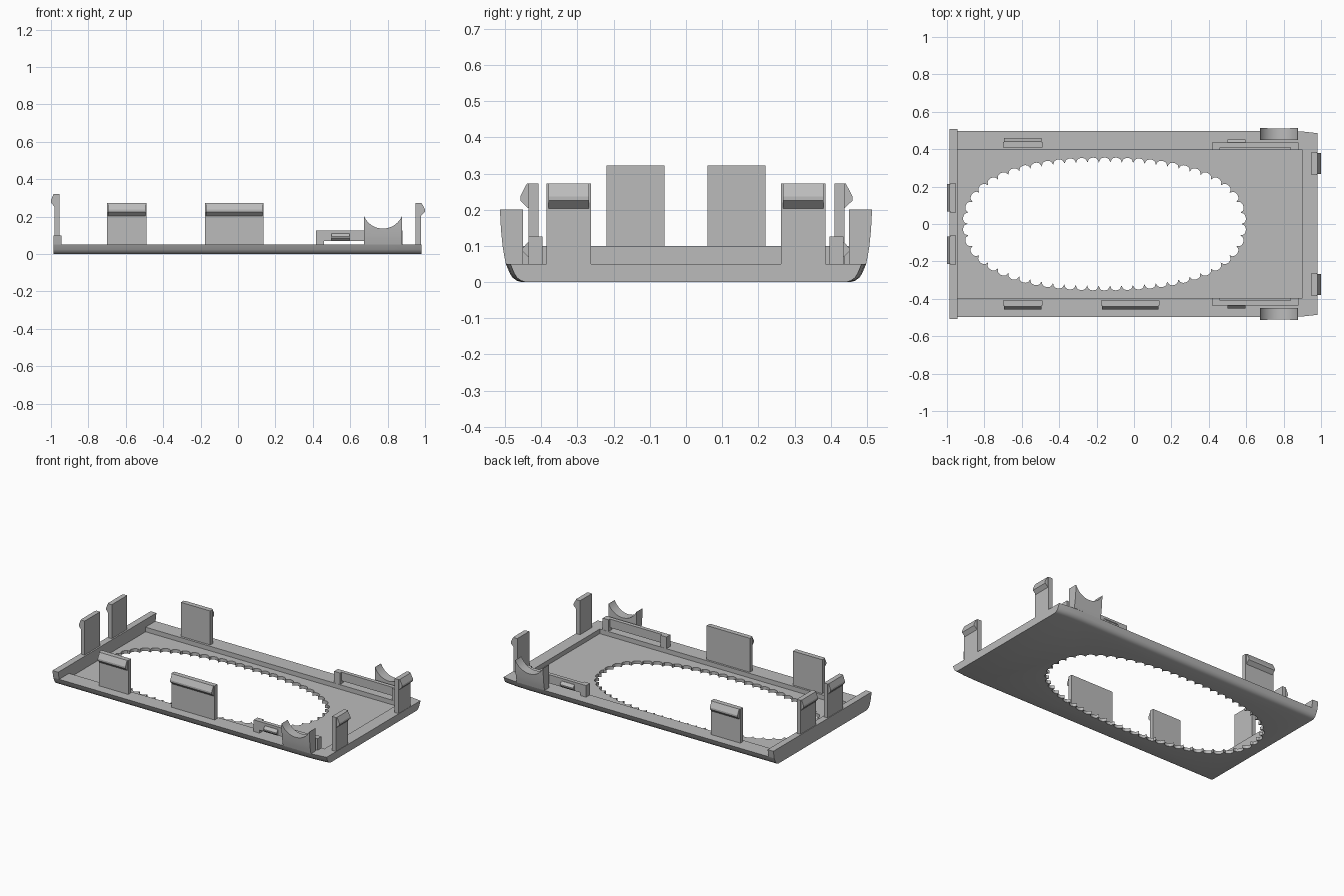
import bpy, bmesh, math

cube = bpy.data.objects.get("Cube")
if cube:
    bpy.data.objects.remove(cube, do_unlink=True)

grey = bpy.data.materials.new("plain_grey")
grey.use_nodes = True
colour = (0.5, 0.5, 0.5, 1)
grey.diffuse_color = colour
for node in grey.node_tree.nodes:
    if node.type == 'BSDF_PRINCIPLED':
        node.inputs["Base Color"].default_value = colour


def prism(name, outline, axis, stops):
    """Sweep a 2D outline along an axis; stops are (position, width scale)."""
    bm = bmesh.new()
    rings = []
    for pos, scale in stops:
        ring = []
        for a, b in outline:
            co = [a * scale, b]
            co.insert("xyz".index(axis), pos)
            ring.append(bm.verts.new(co))
        rings.append(ring)
    n = len(outline)
    for r, s in zip(rings, rings[1:]):
        for i in range(n):
            j = (i + 1) % n
            bm.faces.new((r[i], r[j], s[j], s[i]))
    bm.faces.new(rings[0])
    bm.faces.new(rings[-1])
    bmesh.ops.recalc_face_normals(bm, faces=bm.faces[:])
    mesh = bpy.data.meshes.new(name)
    bm.to_mesh(mesh)
    bm.free()
    mesh.materials.append(grey)
    obj = bpy.data.objects.new(name, mesh)
    bpy.context.collection.objects.link(obj)
    return obj


def span(lo, hi):
    return [(lo, 1), (hi, 1)]


def box(name, x, y, z):
    return prism(name, [(x[0], z[0]), (x[1], z[0]), (x[1], z[1]), (x[0], z[1])], 'y', span(*y))


def cut(obj, cutter):
    cutter.hide_render = True
    mod = obj.modifiers.new("cut", 'BOOLEAN')
    mod.operation = 'DIFFERENCE'
    mod.solver = 'EXACT'
    mod.object = cutter
    graph = bpy.context.evaluated_depsgraph_get()
    mesh = bpy.data.meshes.new_from_object(obj.evaluated_get(graph))
    obj.modifiers.clear()
    obj.data = mesh
    bpy.data.objects.remove(cutter, do_unlink=True)


def smooth(obj):
    bpy.ops.object.select_all(action='DESELECT')
    obj.select_set(True)
    bpy.context.view_layer.objects.active = obj
    bpy.ops.object.shade_smooth_by_angle(angle=math.radians(30))


def mirrored(half):
    return half + [(-y, z) for y, z in reversed(half)]


# Curved outer side shared by the tray, end wall and cradles
side = [(0.455, 0), (0.468, 0.004), (0.479, 0.012), (0.487, 0.024), (0.498, 0.05),
        (0.503, 0.075), (0.507, 0.1), (0.511, 0.14), (0.513, 0.17), (0.514, 0.2)]

# Tray with recessed floor
tray = prism("tray", mirrored(side[:5]), 'x', [(-0.987, 1), (0.8, 1), (0.9, 0.993), (0.98, 0.975)])
cut(tray, box("recess_cutter", (-0.945, 0.9), (-0.395, 0.395), (0.02, 0.2)))


# Scalloped oval opening
def oval(t):
    c, s = math.cos(t), math.sin(t)
    p = 2 / 2.4
    return (math.copysign(abs(c) ** p, c) * 0.732 - 0.158, math.copysign(abs(s) ** p, s) * 0.33)


dense = [oval(2 * math.pi * i / 4000) for i in range(4001)]
lengths = [0]
for p, q in zip(dense, dense[1:]):
    lengths.append(lengths[-1] + math.dist(p, q))
SCALLOPS, STEPS = 58, 8
opening = []
k = 0
for i in range(SCALLOPS * STEPS):
    target = lengths[-1] * i / (SCALLOPS * STEPS)
    while lengths[k + 1] < target:
        k += 1
    x, y = dense[k]
    ax, ay = dense[(k - 8) % 4000]
    bx, by = dense[(k + 8) % 4000]
    size = math.hypot(bx - ax, by - ay)
    u = 2 * (i % STEPS) / STEPS - 1
    bulge = 0.025 * math.sqrt(1 - u * u)
    opening.append((x + (by - ay) / size * bulge, y - (bx - ax) / size * bulge))
cut(tray, prism("opening_cutter", opening, 'z', span(-0.1, 0.2)))
smooth(tray)

# Raised wall on the right end
wall = prism("end_wall", mirrored(side[4:7]), 'x', span(-0.987, -0.945))
smooth(wall)


# Snap clips: upright tab with a wedge hook on its outer face
def clip(name, axis, sign, inner, lo, hi, top, base=0.045, thick=0.028, reach=0.022):
    outer = inner + thick
    tab = [(inner, base), (outer, base), (outer, top), (inner, top)]
    hook = [(outer - 0.004, top - 0.068), (outer, top - 0.068), (outer + reach, top - 0.047),
            (outer + reach, top - 0.035), (outer + 0.004, top), (outer - 0.004, top)]
    prism(name + "_tab", [(sign * d, z) for d, z in tab], axis, span(lo, hi))
    prism(name + "_hook", [(sign * d, z) for d, z in hook], axis, span(lo + 0.006, hi - 0.006))


clip("front_clip_small", 'x', -1, 0.408, -0.7, -0.488, 0.272)
clip("front_clip_wide", 'x', -1, 0.408, -0.176, 0.136, 0.272)
clip("back_clip", 'x', 1, 0.41, -0.7, -0.488, 0.272)

for sign, tag in ((-1, "front"), (1, "back")):
    # End clips, one pair at each end
    a, b = sorted((sign * 0.262, sign * 0.386))
    clip(tag + "_left_end_clip", 'y', 1, 0.95, a, b, 0.272)
    a, b = sorted((sign * 0.06, sign * 0.22))
    clip(tag + "_right_end_clip", 'y', -1, 0.955, a, b, 0.322, 0.095, 0.027, 0.018)

    # Bracket: two end posts, a thin bar and a small catch
    deep = sorted((sign * 0.396, sign * 0.435))
    thin = sorted((sign * 0.41, sign * 0.435))
    for x in (0.418, 0.838):
        box(tag + "_bracket_post", (x, x + 0.042), deep, (0.045, 0.126))
    box(tag + "_bracket_bar", (0.458, 0.84), thin, (0.07, 0.126))
    catch = [(0.43, 0.07), (0.437, 0.07), (0.452, 0.085), (0.452, 0.093), (0.437, 0.11), (0.43, 0.11)]
    prism(tag + "_bracket_catch", [(sign * y, z) for y, z in catch], 'x', span(0.5, 0.595))

    # Cradle: curved post with a round scoop in its top
    shape = [(0.45, 0.2), (0.45, 0.048)] + side[4:]
    cradle = prism(tag + "_cradle", [(sign * y, z) for y, z in shape], 'x', span(0.674, 0.876))
    turns = [2 * math.pi * i / 64 for i in range(64)]
    scoop = [(0.775 + 0.11 * math.cos(t), 0.246 + 0.11 * math.sin(t)) for t in turns]
    cut(cradle, prism("scoop_cutter", scoop, 'y', span(-0.6, 0.6)))
    smooth(cradle)
